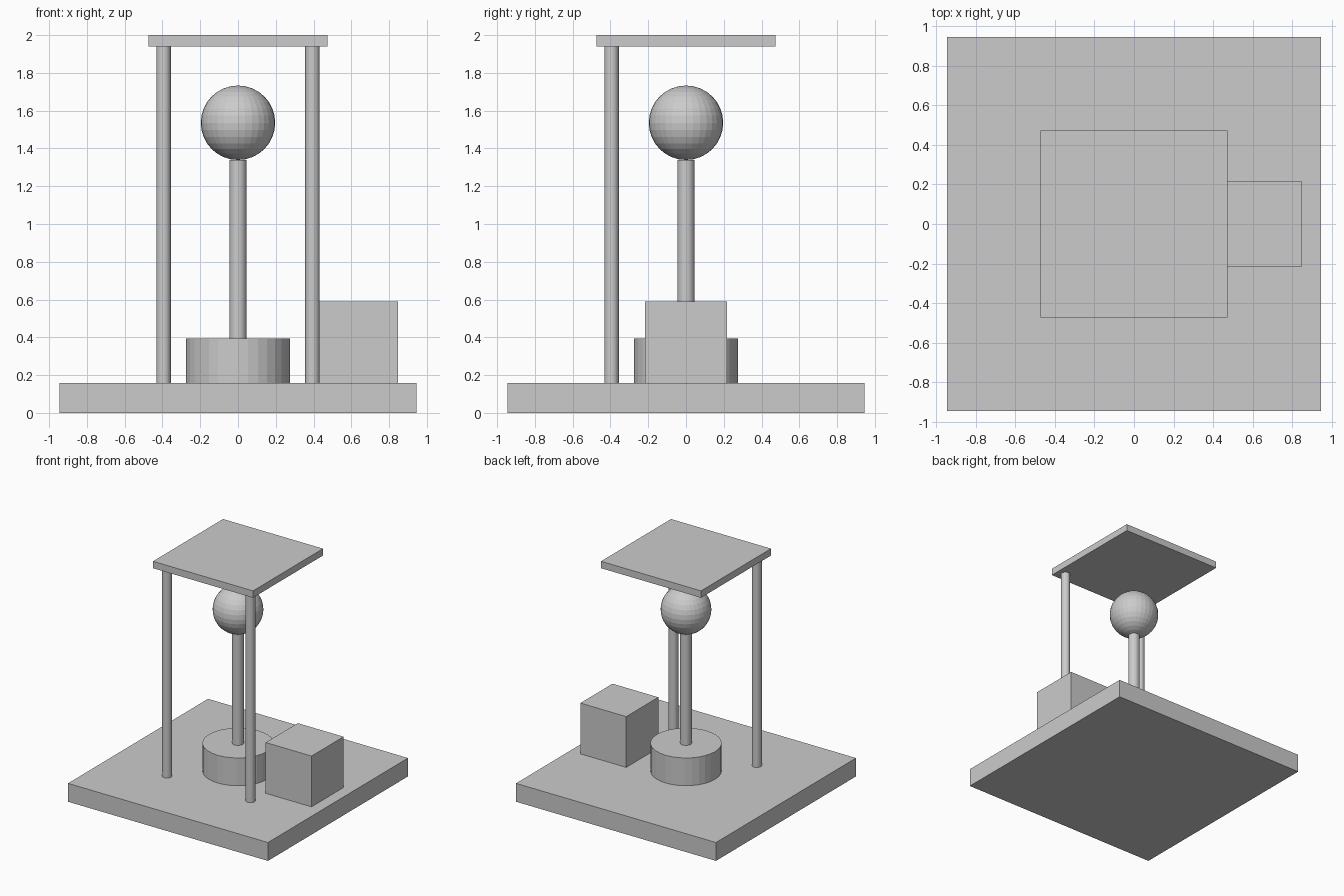
import bpy

if "Cube" in bpy.data.objects:
    bpy.data.objects.remove(bpy.data.objects["Cube"])

grey = bpy.data.materials.new("plain_grey")
grey.diffuse_color = (0.6, 0.6, 0.6, 1)
grey.use_nodes = True
grey.node_tree.nodes["Principled BSDF"].inputs["Base Color"].default_value = grey.diffuse_color


def finish(name):
    ob = bpy.context.object
    ob.name = name
    ob.data.materials.append(grey)
    return ob


def box(name, x, y, z0, z1, width):
    bpy.ops.mesh.primitive_cube_add(size=1, location=(x, y, (z0 + z1) / 2))
    bpy.context.object.scale = (width, width, z1 - z0)
    bpy.ops.object.transform_apply(location=False, rotation=False, scale=True)
    return finish(name)


def cylinder(name, x, y, z0, z1, radius):
    bpy.ops.mesh.primitive_cylinder_add(
        vertices=32, radius=radius, depth=z1 - z0, location=(x, y, (z0 + z1) / 2))
    return finish(name)


BASE, DRUM, ROD, ROOF = 0.157, 0.394, 1.339, 1.941

# Square ground slab and side block
box("base_slab", 0, 0, 0, BASE, 1.89)
box("side_block", 0.63, 0, BASE, 0.591, 0.433)

# Central pedestal, rod and ball
cylinder("pedestal_drum", 0, 0, BASE, DRUM, 0.2756)
cylinder("centre_rod", 0, 0, DRUM, ROD, 0.045)
bpy.ops.mesh.primitive_uv_sphere_add(
    segments=32, ring_count=16, radius=0.197, location=(0, 0, ROD + 0.197))
finish("ball")

# Two front posts carrying the roof
for side, x in (("left", -0.394), ("right", 0.394)):
    cylinder("post_" + side, x, -0.394, BASE, ROOF, 0.038)
box("roof_plate", 0, 0, ROOF, 2.0, 0.945)
